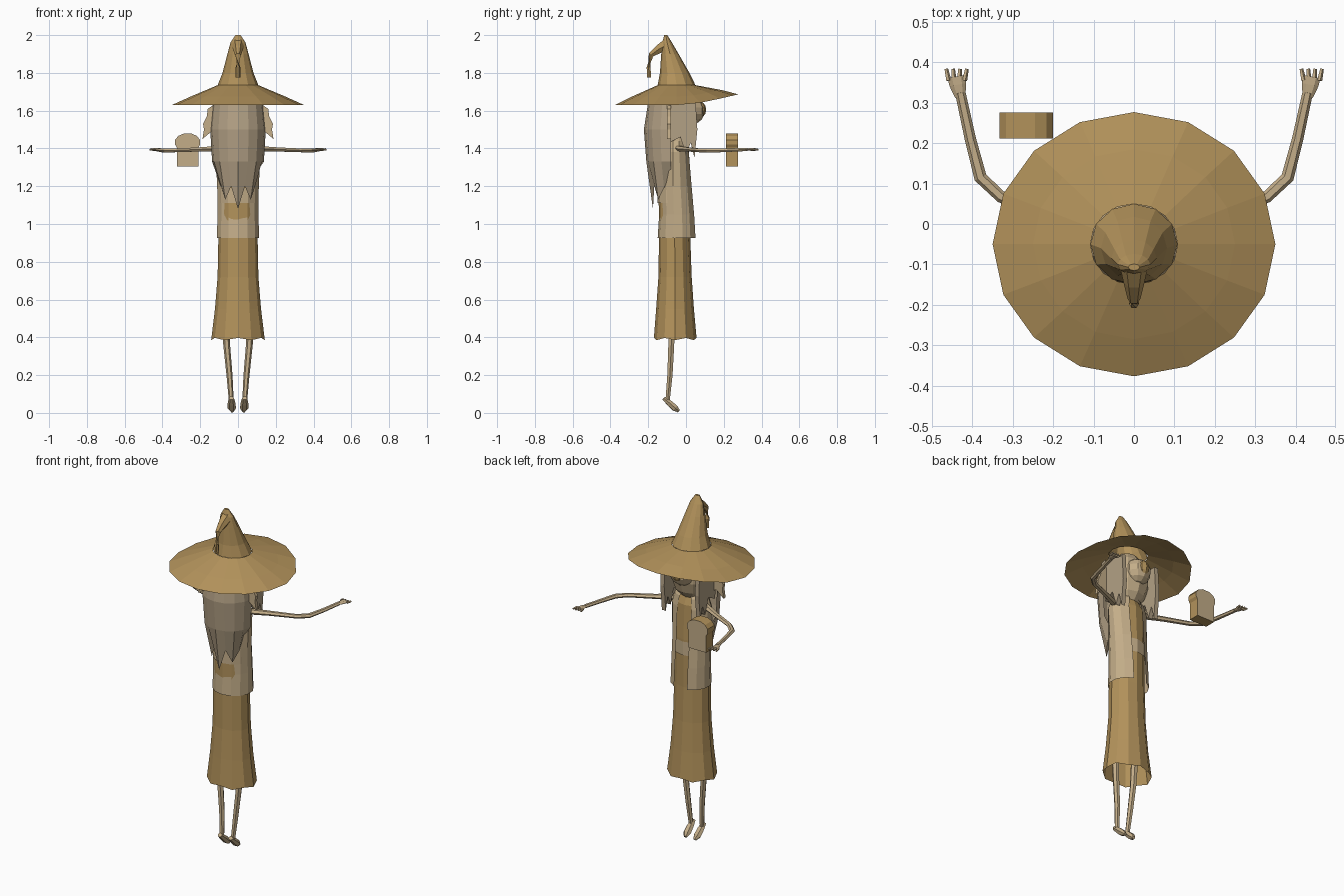
import bpy, bmesh, math
from mathutils import Vector

old = bpy.data.objects.get("Cube")
if old:
    bpy.data.objects.remove(old)


def material(name, rgb):
    m = bpy.data.materials.new(name)
    m.use_nodes = True
    m.diffuse_color = (*rgb, 1)
    m.node_tree.nodes["Principled BSDF"].inputs["Base Color"].default_value = (*rgb, 1)
    return m


brown = material("straw brown", (0.45, 0.29, 0.105))
beige = material("pale beige", (0.55, 0.42, 0.25))
grey = material("grey beige", (0.45, 0.355, 0.235))


def finish(name, bm, *mats):
    bmesh.ops.recalc_face_normals(bm, faces=bm.faces)
    me = bpy.data.meshes.new(name)
    bm.to_mesh(me)
    bm.free()
    for m in mats:
        me.materials.append(m)
    ob = bpy.data.objects.new(name, me)
    bpy.context.collection.objects.link(ob)
    return ob


def skin_rings(bm, rings, closed=True, caps=(False, False)):
    rows = [[bm.verts.new(p) for p in r] for r in rings]
    n = len(rows[0])
    for a, b in zip(rows, rows[1:]):
        for i in range(n if closed else n - 1):
            j = (i + 1) % n
            bm.faces.new((a[i], a[j], b[j], b[i]))
    for row, cap in zip((rows[0], rows[-1]), caps):
        if cap:
            bm.faces.new(row)


def arc(z, y, rx, ry, n, start=0.0, sweep=360.0):
    """Ring or arc of points around the vertical axis."""
    steps = n if sweep == 360 else n - 1
    angles = [math.radians(start + sweep * i / steps) for i in range(n)]
    return [Vector((rx * math.cos(a), y + ry * math.sin(a), z)) for a in angles]


def loft(name, mat, rows, n, caps=(False, False), start=0.0, sweep=360.0, edit=None):
    rings = [arc(*r, n, start, sweep) for r in rows]
    if edit:
        edit(rings)
    bm = bmesh.new()
    skin_rings(bm, rings, sweep == 360, caps)
    return finish(name, bm, mat)


def tube(name, mat, path, n=6, flat=1.0):
    """Tapered tube; path items are (x, y, z, radius)."""
    pts = [Vector(p[:3]) for p in path]
    rings = []
    for i, p in enumerate(pts):
        d = (pts[min(i + 1, len(pts) - 1)] - pts[max(i - 1, 0)]).normalized()
        side = d.cross(Vector((0, 0, 1)))
        side = side.normalized() if side.length > 0.2 else Vector((1, 0, 0))
        up = side.cross(d)
        r = path[i][3]
        rings.append([p + r * (side * math.cos(t) + up * flat * math.sin(t))
                      for t in (math.tau * k / n for k in range(n))])
    bm = bmesh.new()
    skin_rings(bm, rings, True, (True, True))
    return finish(name, bm, mat)


def slab(name, mats, points, offset):
    """Flat outline extruded along an offset; its edge takes the last material."""
    bm = bmesh.new()
    off = Vector(offset)
    a = [bm.verts.new(p) for p in points]
    b = [bm.verts.new(Vector(p) + off) for p in points]
    bm.faces.new(a)
    bm.faces.new(b)
    for i in range(len(a)):
        j = (i + 1) % len(a)
        bm.faces.new((a[i], a[j], b[j], b[i])).material_index = len(mats) - 1
    return finish(name, bm, *mats)


def ball(name, mat, centre, size, u=10, v=7):
    bm = bmesh.new()
    bmesh.ops.create_uvsphere(bm, u_segments=u, v_segments=v, radius=1)
    for vert in bm.verts:
        vert.co = Vector(centre) + Vector(c * s for c, s in zip(vert.co, size))
    return finish(name, bm, mat)


# Hat: drooping brim lifted on the far side, leaning crown, folded tip
def lift_brim(rings):
    for ring in rings[:2]:
        for p in ring:
            p.z += 0.055 * (max(p.y, 0) / 0.27) ** 1.2


loft("hat_brim", brown, [(1.63, -0.05, 0.35, 0.327), (1.675, -0.05, 0.25, 0.235),
                         (1.735, -0.05, 0.108, 0.1)], 16, edit=lift_brim)
loft("hat_crown", brown, [(1.735, -0.05, 0.108, 0.1), (1.8, -0.06, 0.082, 0.078),
                          (1.9, -0.085, 0.056, 0.046), (1.96, -0.1, 0.04, 0.026),
                          (2.0, -0.107, 0.014, 0.008)], 12, (False, True))
tube("hat_tip", brown, [(0, -0.1, 1.95, 0.036), (0, -0.145, 1.925, 0.026),
                        (0, -0.185, 1.895, 0.016), (0, -0.198, 1.83, 0.012),
                        (0, -0.195, 1.775, 0.012)])


# Robe with a ragged hem
def ragged(rings):
    for i, p in enumerate(rings[0]):
        p.z += 0.012 * (i % 2)


loft("robe", brown, [(0.385, -0.057, 0.142, 0.113), (0.55, -0.058, 0.122, 0.1),
                     (0.72, -0.058, 0.108, 0.088), (0.92, -0.06, 0.104, 0.083),
                     (1.2, -0.06, 0.1, 0.085), (1.4, -0.06, 0.105, 0.075),
                     (1.47, -0.06, 0.05, 0.05)], 12, (False, True), edit=ragged)
loft("belt", beige, [(1.11, -0.06, 0.104, 0.09), (1.19, -0.06, 0.104, 0.089)], 12)

# Vest left open along the +y side
loft("vest", beige, [(0.925, -0.046, 0.113, 0.104), (1.05, -0.046, 0.111, 0.096),
                     (1.2, -0.052, 0.112, 0.088), (1.38, -0.055, 0.122, 0.075),
                     (1.44, -0.055, 0.1, 0.066), (1.48, -0.055, 0.05, 0.05)],
     13, start=112, sweep=316)

# Head and face
ball("head", beige, (0, -0.05, 1.58), (0.12, 0.105, 0.16))
ball("face_rim", beige, (0, 0.025, 1.6), (0.075, 0.075, 0.075))
ball("face", brown, (0, 0.075, 1.605), (0.036, 0.032, 0.042), 8, 6)


# Long hair curtain with pointed ends
def points_of_hair(rings):
    half = [1.27, 1.19, 1.13, 1.2]
    for p, z in zip(rings[-1], half + [1.08] + half[::-1]):
        p.z = z


loft("hair", grey, [(1.68, -0.08, 0.13, 0.115), (1.5, -0.08, 0.147, 0.143),
                    (1.33, -0.08, 0.137, 0.13), (1.2, -0.08, 0.095, 0.095)],
     9, start=180, sweep=180, edit=points_of_hair)

for side, label in ((1, "left"), (-1, "right")):
    # Hair tufts beside the head
    slab(label + "_tuft", [beige],
         [(side * x, -0.1, z) for x, z in ((0.1, 1.65), (0.16, 1.61), (0.165, 1.57),
                                           (0.185, 1.53), (0.18, 1.5), (0.188, 1.45),
                                           (0.14, 1.49), (0.1, 1.47))], (0, 0.02, 0))
    slab(label + "_side_lock", [grey],
         [(side * 0.125, y, z) for y, z in ((-0.12, 1.66), (0.05, 1.66), (0.06, 1.5),
                                            (0.045, 1.35), (0.025, 1.43), (0.0, 1.37),
                                            (-0.03, 1.46), (-0.09, 1.43))],
         (-side * 0.025, 0, 0))

    # Arms reaching forward, with flat hands and fingers
    tube(label + "_arm", beige,
         [(side * x, y, z, r) for x, y, z, r in
          ((0.09, -0.045, 1.4, 0.022), (0.2, 0.01, 1.395, 0.017), (0.33, 0.068, 1.39, 0.015),
           (0.38, 0.115, 1.388, 0.016), (0.405, 0.21, 1.39, 0.014),
           (0.43, 0.325, 1.395, 0.013))], flat=0.75)
    tube(label + "_hand", beige,
         [(side * x, y, 1.395, r) for x, y, r in
          ((0.43, 0.315, 0.013), (0.436, 0.345, 0.021), (0.44, 0.365, 0.022))], flat=0.4)
    for k in range(4):
        x = 0.42 + 0.013 * k
        tube(f"{label}_finger_{k + 1}", beige,
             [(side * x, 0.355, 1.395, 0.007),
              (side * (x + 0.004 * (k - 1.5)), 0.384, 1.393, 0.005)], 5)

    # Thin legs and pointed feet
    tube(label + "_leg", beige,
         [(side * x, y, z, r) for x, y, z, r in
          ((0.066, -0.075, 0.5, 0.02), (0.06, -0.078, 0.36, 0.018),
           (0.045, -0.085, 0.2, 0.016), (0.036, -0.097, 0.07, 0.013))])
    tube(label + "_foot", beige,
         [(side * x, y, z, r) for x, y, z, r in
          ((0.035, -0.118, 0.078, 0.014), (0.034, -0.085, 0.05, 0.021),
           (0.033, -0.058, 0.025, 0.022), (0.03, -0.038, 0.009, 0.01))], flat=0.85)

# Floating slice of bread: pale faces and brown crust
half = [(0.057, 1.305), (0.057, 1.405), (0.066, 1.42), (0.066, 1.445),
        (0.05, 1.466), (0.022, 1.478)]
outline = half + [(-x, z) for x, z in reversed(half)]
slab("bread_slice", [beige, brown], [(x - 0.267, 0.212, z) for x, z in outline], (0, 0.064, 0))
